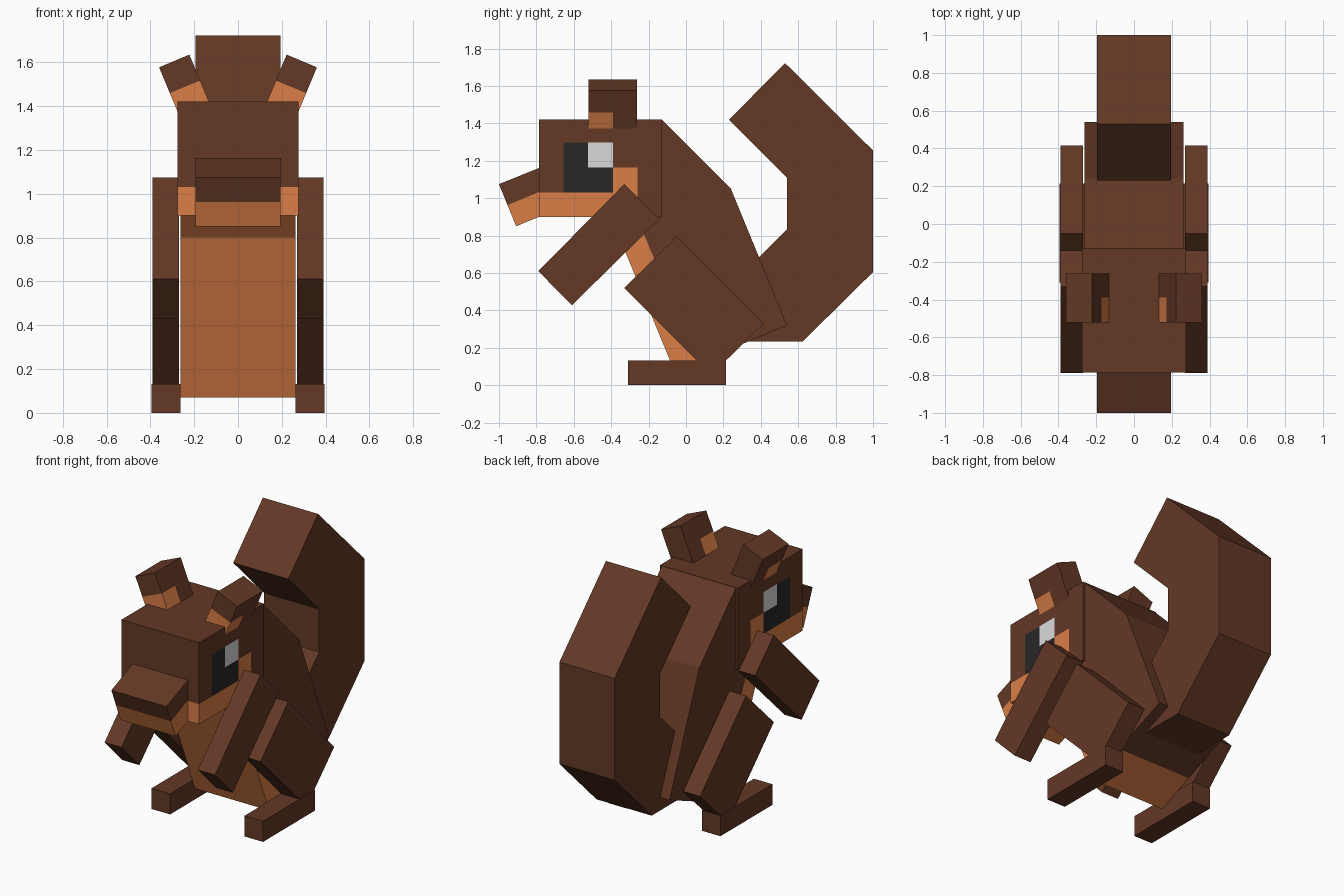
import bpy, bmesh, math
from mathutils import Vector

if "Cube" in bpy.data.objects:
    bpy.data.objects.remove(bpy.data.objects["Cube"])


def srgb(h):
    def lin(c):
        return c / 12.92 if c <= 0.04045 else ((c + 0.055) / 1.055) ** 2.4
    return [lin(int(h[i:i + 2], 16) / 255) for i in (0, 2, 4)] + [1.0]


MATS = []
for name, code in (("brown fur", "633825"), ("orange fur", "DA7E46"),
                   ("eye black", "272727"), ("eye shine", "DADADA")):
    m = bpy.data.materials.new(name)
    m.diffuse_color = srgb(code)
    m.use_nodes = True
    m.node_tree.nodes["Principled BSDF"].inputs["Base Color"].default_value = m.diffuse_color
    MATS.append(m)
BROWN, ORANGE, BLACK, WHITE = range(4)


def prism(name, pts, lo, hi, axis="x", cuts=(), rule=None):
    """Extrude a profile along x (y,z points) or y (x,z points), slice it, colour faces by rule."""
    bm = bmesh.new()

    def place(a, b, d):
        return (d, a, b) if axis == "x" else (a, d, b)
    v0 = [bm.verts.new(place(a, b, lo)) for a, b in pts]
    v1 = [bm.verts.new(place(a, b, hi)) for a, b in pts]
    bm.faces.new(v0)
    bm.faces.new(v1)
    n = len(pts)
    for i in range(n):
        j = (i + 1) % n
        bm.faces.new((v0[i], v0[j], v1[j], v1[i]))
    for co, no in cuts:
        geom = bm.verts[:] + bm.edges[:] + bm.faces[:]
        bmesh.ops.bisect_plane(bm, geom=geom, plane_co=co, plane_no=no)
    bmesh.ops.recalc_face_normals(bm, faces=bm.faces[:])
    bm.normal_update()
    if rule:
        for f in bm.faces:
            f.material_index = rule(f.calc_center_median(), f.normal)
    me = bpy.data.meshes.new(name)
    bm.to_mesh(me)
    bm.free()
    for m in MATS:
        me.materials.append(m)
    ob = bpy.data.objects.new(name, me)
    bpy.context.collection.objects.link(ob)
    return ob


PIX = 0.13
A = math.radians(22.5)

# Lower body with an orange belly
belly_co = Vector((0, -0.06, 0.07))
belly_no = Vector((0, math.cos(A), math.sin(A)))


def belly_rule(c, n):
    d = (c - belly_co).dot(belly_no)
    on_bottom = n.z < -0.8
    return ORANGE if d < (2 * PIX if on_bottom else PIX) else BROWN


prism("lower_body", [(0.54, 0.32), (0.24, 1.05), (-0.36, 0.80), (-0.06, 0.07)], -0.262, 0.262,
      cuts=[(belly_co + belly_no * PIX * k, belly_no) for k in (1, 2)], rule=belly_rule)

# Upper body leaning into the head, with an orange throat
throat_co = Vector((0, -0.36, 0.80))
throat_no = Vector((0, 1, 1)).normalized()
prism("upper_body", [(0.24, 1.05), (-0.13, 1.42), (-0.55, 0.99), (-0.36, 0.80)], -0.262, 0.262,
      cuts=[(throat_co + throat_no * PIX, throat_no)],
      rule=lambda c, n: ORANGE if (c - throat_co).dot(throat_no) < PIX and n.y + n.z < 0.5 else BROWN)


# Head with jaw band, cheeks and eyes
def head_rule(c, n):
    if c.z < 1.03 and c.y < -0.26:
        return ORANGE
    if abs(n.x) > 0.9:
        if -0.525 < c.y < -0.39 and 1.165 < c.z < 1.297:
            return WHITE
        if -0.655 < c.y < -0.39 and 1.03 < c.z < 1.297:
            return BLACK
        if -0.39 < c.y < -0.26 and 1.03 < c.z < 1.165:
            return ORANGE
    return BROWN


prism("head", [(-0.785, 0.90), (-0.13, 0.90), (-0.13, 1.422), (-0.785, 1.422)], -0.275, 0.275,
      cuts=[((0, 0, z), (0, 0, 1)) for z in (1.03, 1.165, 1.297)]
      + [((0, y, 0), (0, 1, 0)) for y in (-0.655, -0.525, -0.39, -0.26)], rule=head_rule)

# Snout, lower half orange
lip_co, lip_no = Vector((0, -0.955, 0.963)), Vector((0, -math.sin(A), math.cos(A)))
prism("snout", [(-0.78, 1.164), (-1.0, 1.075), (-0.908, 0.85), (-0.78, 0.903)], -0.195, 0.195,
      cuts=[(lip_co, lip_no)],
      rule=lambda c, n: ORANGE if (c - lip_co).dot(lip_no) < 0 else BROWN)

# Curled tail
prism("tail", [(0.53, 1.722), (1.0, 1.255), (1.0, 0.605), (0.625, 0.235), (0.30, 0.235),
               (0.30, 0.595), (0.54, 0.835), (0.54, 1.11), (0.23, 1.42)], -0.195, 0.195)

# Paired parts
for s, side in ((1, "right"), (-1, "left")):
    lo, hi = sorted((s * 0.27, s * 0.39))
    prism("arm_" + side, [(-0.33, 1.075), (-0.14, 0.89), (-0.61, 0.428), (-0.79, 0.61)], lo, hi)
    prism("thigh_" + side, [(-0.05, 0.795), (0.415, 0.33), (0.135, 0.055), (-0.33, 0.52)], lo, hi)
    lo, hi = sorted((s * 0.263, s * 0.394))
    prism("foot_" + side, [(-0.31, 0), (0.215, 0), (0.215, 0.132), (-0.31, 0.132)], lo, hi)

    # Ear tilted outward, orange at the lower front
    ear_co = Vector((s * 0.172, -0.39, 1.517))
    ear_no = Vector((s * math.sin(A), 0, math.cos(A)))
    prism("ear_" + side, [(s * 0.222, 1.635), (s * 0.36, 1.577), (s * 0.26, 1.337), (s * 0.122, 1.395)],
          -0.522, -0.262, axis="y",
          cuts=[(ear_co, ear_no), (ear_co, (0, 1, 0))],
          rule=lambda c, n: ORANGE if (c - ear_co).dot(ear_no) < 0 and c.y < -0.39 else BROWN)
